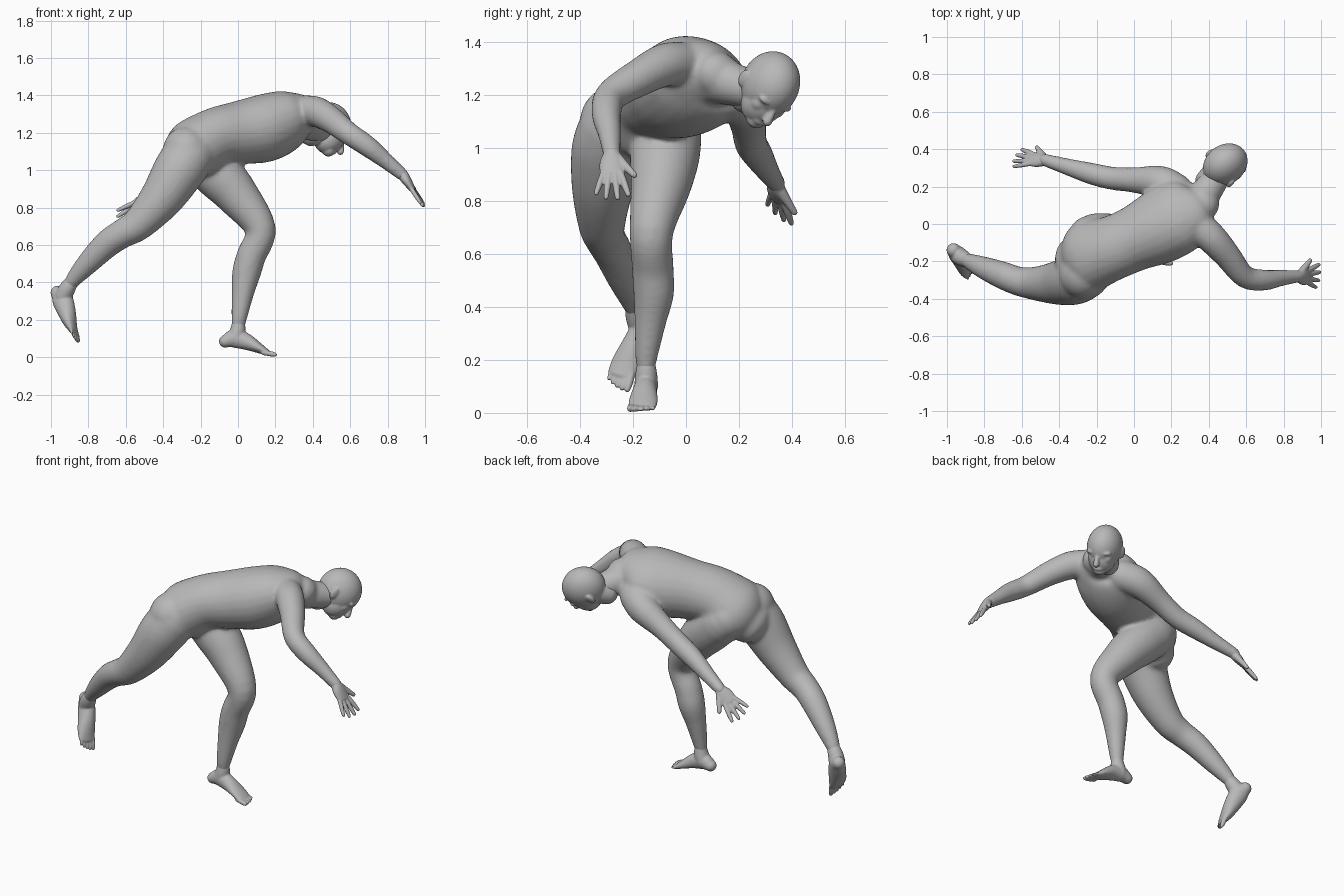
import bpy, bmesh, math
from mathutils import Vector, Matrix

if "Cube" in bpy.data.objects:
    bpy.data.objects.remove(bpy.data.objects["Cube"])

grey = bpy.data.materials.new("matte grey")
grey.use_nodes = True
grey.diffuse_color = (0.48, 0.48, 0.48, 1)
shader = next(n for n in grey.node_tree.nodes if n.type == "BSDF_PRINCIPLED")
shader.inputs["Base Color"].default_value = grey.diffuse_color
shader.inputs["Roughness"].default_value = 0.7


def blend(a, b, c, d, t):
    """Smooth curve from b to c."""
    return [0.5 * (2 * q + (r - p) * t + (2 * p - 5 * q + 4 * r - s) * t * t
                   + (3 * q - p - 3 * r + s) * t ** 3) for p, q, r, s in zip(a, b, c, d)]


def loft(bm, sections, side=(0, 1, 0), side_end=None, steps=5, sides=24):
    """Round-ended tube through (x, y, z, half width, half thickness) sections."""
    side = Vector(side)
    side_end = Vector(side_end or side)
    pts = [list(p) + [p[3]] * (5 - len(p)) for p in sections]
    pts = [pts[0]] + pts + [pts[-1]]
    rows = []
    for i in range(1, len(pts) - 2):
        rows += [blend(*pts[i - 1:i + 3], k / steps) for k in range(steps)]
    rows.append(pts[-1])
    path = [(Vector(r[:3]), r[3], r[4]) for r in rows]

    def dome(end, inner):
        centre, w, h = end
        out = (centre - inner[0]).normalized() * min(w, h)
        angles = [math.radians(a) for a in (25, 50, 75)]
        return [(centre + out * math.sin(a), w * math.cos(a), h * math.cos(a)) for a in angles]

    path = dome(path[0], path[1])[::-1] + path + dome(path[-1], path[-2])
    rings = []
    last = len(path) - 1
    for i, (centre, w, h) in enumerate(path):
        along = (path[min(i + 1, last)][0] - path[max(i - 1, 0)][0]).normalized()
        across = side.lerp(side_end, i / last)
        across = (across - along * across.dot(along)).normalized()
        up = along.cross(across)
        turn = [2 * math.pi * k / sides for k in range(sides)]
        rings.append([bm.verts.new(centre + across * w * math.cos(a) + up * h * math.sin(a))
                      for a in turn])
    for a, b in zip(rings, rings[1:]):
        for k in range(sides):
            n = (k + 1) % sides
            bm.faces.new((a[k], a[n], b[n], b[k]))
    bm.faces.new(rings[0][::-1])
    bm.faces.new(rings[-1])


def ball(bm, centre, radii, frame=Matrix.Identity(3)):
    size = Matrix.Diagonal(Vector(radii))
    matrix = Matrix.Translation(centre) @ (frame @ size).to_4x4()
    bmesh.ops.create_uvsphere(bm, u_segments=32, v_segments=20, radius=1, matrix=matrix)


def digits(bm, base, ahead, side, count, spread, fan, length, radius, growth):
    """Row of fingers or toes; the side vector points to the thumb or big toe."""
    for i in range(count):
        t = 2 * i / (count - 1) - 1
        way = (ahead + side * fan * t).normalized()
        root = base + side * spread * t
        reach = length * (1 - 0.15 * t * t + growth * t)
        r = radius * (1 + growth * t)
        loft(bm, [(*(root - way * 0.02), r), (*(root + way * reach * 0.5), r),
                  (*(root + way * reach), r * 0.75)], side, sides=12)


def skin(name, bm, voxel, relax):
    """Fuse overlapping volumes into one smooth surface."""
    bmesh.ops.recalc_face_normals(bm, faces=bm.faces[:])
    mesh = bpy.data.meshes.new(name)
    bm.to_mesh(mesh)
    bm.free()
    mesh.materials.append(grey)
    mesh.shade_smooth()
    obj = bpy.data.objects.new(name, mesh)
    bpy.context.collection.objects.link(obj)
    fuse = obj.modifiers.new("fuse", "REMESH")
    fuse.mode = "VOXEL"
    fuse.voxel_size = voxel
    fuse.use_smooth_shade = True
    soft = obj.modifiers.new("soften", "SMOOTH")
    soft.factor = 0.5
    soft.iterations = relax


# Body: torso, neck, arms and legs
body = bmesh.new()
loft(body, [(-.30, -.20, 1.05, .15, .125), (-.24, -.17, 1.10, .195, .168),
            (-.12, -.13, 1.175, .175, .158), (0, -.08, 1.2, .175, .168),
            (.13, -.02, 1.222, .2, .18), (.24, .045, 1.255, .208, .165),
            (.32, .085, 1.275, .17, .128), (.365, .115, 1.275, .1, .09)],
     side=(.15, .95, -.12), side_end=(-.5, .73, -.46))
loft(body, [(.31, .08, 1.27, .105), (.39, .175, 1.24, .082), (.45, .265, 1.215, .072)])
ball(body, (-.275, -.265, 1.1), (.128, .135, .135))
ball(body, (-.235, -.075, 1.085), (.118, .12, .122))

# Right arm reaches forward, left arm trails behind
loft(body, [(.35, -.01, 1.318, .082), (.42, -.08, 1.312, .082), (.50, -.17, 1.268, .072),
            (.59, -.28, 1.198, .061), (.69, -.30, 1.13, .057), (.79, -.288, 1.05, .044),
            (.88, -.28, .975, .034)])
loft(body, [(.23, .17, 1.2, .095), (.14, .222, 1.16, .09), (0, .235, 1.085, .068),
            (-.12, .245, 1.018, .062), (-.23, .27, .975, .058), (-.36, .307, .915, .045),
            (-.48, .343, .862, .034)])

# Left leg carries the weight, right leg pushes off behind
loft(body, [(-.20, -.07, 1.06, .13), (-.1, -.08, .97, .132), (0, -.095, .86, .115),
            (.12, -.13, .685, .083), (.07, -.125, .54, .079), (.045, -.122, .45, .077),
            (.025, -.135, .34, .06), (.005, -.15, .20, .041), (-.005, -.15, .13, .028)])
loft(body, [(-.26, -.26, 1.08, .14), (-.32, -.295, .99, .138), (-.41, -.315, .85, .117),
            (-.53, -.318, .715, .09), (-.62, -.305, .66, .078), (-.7, -.275, .605, .074),
            (-.8, -.235, .505, .061), (-.88, -.20, .415, .043), (-.92, -.18, .355, .028)])
skin("body", body, 0.01, 14)

# Head, built in its own frame: right, forward, up
up = Vector((.5, .6, .6)).normalized()
face = Vector((.6, .15, -.75))
face = (face - up * face.dot(up)).normalized()
frame = Matrix((face.cross(up), face, up)).transposed()
centre = Vector((.488, .318, 1.24))


def spot(a, b, c):
    return centre + frame @ Vector((a, b, c))


head = bmesh.new()
ball(head, centre, (.103, .126, .127), frame)
ball(head, spot(0, .045, -.06), (.08, .08, .09), frame)
ball(head, spot(0, .085, -.118), (.038, .034, .03), frame)
ball(head, spot(0, .11, -.098), (.03, .016, .016), frame)
loft(head, [(*spot(0, .112, -.01), .012), (*spot(0, .13, -.04), .015),
            (*spot(0, .14, -.062), .019)], frame @ Vector((1, 0, 0)))
loft(head, [(*spot(0, -.02, -.06), .075), (*spot(0, -.045, -.13), .066)], face)
for s in (-1, 1):
    ball(head, spot(s * .036, .098, .0), (.04, .022, .016), frame)
    ball(head, spot(s * .042, .08, -.04), (.032, .03, .036), frame)
    tilt = Matrix.Rotation(s * .4, 3, "Z") @ Matrix.Rotation(.25, 3, "X")
    ball(head, spot(s * .1, -.015, -.03), (.013, .025, .037), frame @ tilt)
skin("head", head, 0.005, 8)


# Hands: flat palm, four fingers and a thumb
def hand(name, wrist, ahead, thumb):
    bm = bmesh.new()
    wrist, ahead, thumb = Vector(wrist), Vector(ahead).normalized(), Vector(thumb)
    thumb = (thumb - ahead * thumb.dot(ahead)).normalized()
    plan = ((-.04, .02, .018), (.01, .033, .028), (.05, .046, .026), (.1, .045, .017))
    loft(bm, [(*(wrist + ahead * d), w, h) for d, w, h in plan], thumb)
    digits(bm, wrist + ahead * .105, ahead, thumb, 4, .035, .3, .105, .013, .06)
    root = wrist + ahead * .03 + thumb * .02
    tip = wrist + ahead * .11 + thumb * .085
    loft(bm, [(*root, .022), (*root.lerp(tip, .5), .017), (*tip, .012)], ahead, sides=12)
    skin(name, bm, 0.004, 3)


hand("right_hand", (.875, -.28, .985), (.55, 0, -.83), (.1, 1, 0))
hand("left_hand", (-.468, .34, .866), (-.8, .06, -.6), (.4, .74, -.55))


# Feet: ankle, heel to ball loft and five toes
def foot(name, ankle, sections, toe_base, ahead, inner):
    bm = bmesh.new()
    loft(bm, ankle, inner)
    loft(bm, sections, inner)
    ahead, inner = Vector(ahead).normalized(), Vector(inner)
    inner = (inner - ahead * inner.dot(ahead)).normalized()
    digits(bm, Vector(toe_base), ahead, inner, 5, .04, .1, .042, .0115, .25)
    skin(name, bm, 0.005, 6)


foot("left_foot", [(.005, -.15, .23, .025), (0, -.15, .15, .041), (-.015, -.15, .1, .045)],
     [(-.068, -.148, .085, .036, .034), (-.02, -.15, .1, .042, .05),
      (.04, -.155, .085, .045, .045), (.11, -.16, .05, .054, .028),
      (.155, -.165, .025, .053, .017)],
     (.157, -.165, .021), (1, -.05, -.17), (.05, -1, 0))
foot("right_foot", [(-.865, -.205, .435, .025), (-.908, -.187, .375, .043),
                    (-.935, -.17, .325, .047)],
     [(-.965, -.14, .345, .038, .038), (-.94, -.165, .31, .044, .056),
      (-.918, -.195, .25, .05, .05), (-.9, -.225, .19, .056, .036),
      (-.882, -.245, .145, .054, .02)],
     (-.88, -.246, .14), (.2, -.3, -.8), (.35, .9, -.3))
